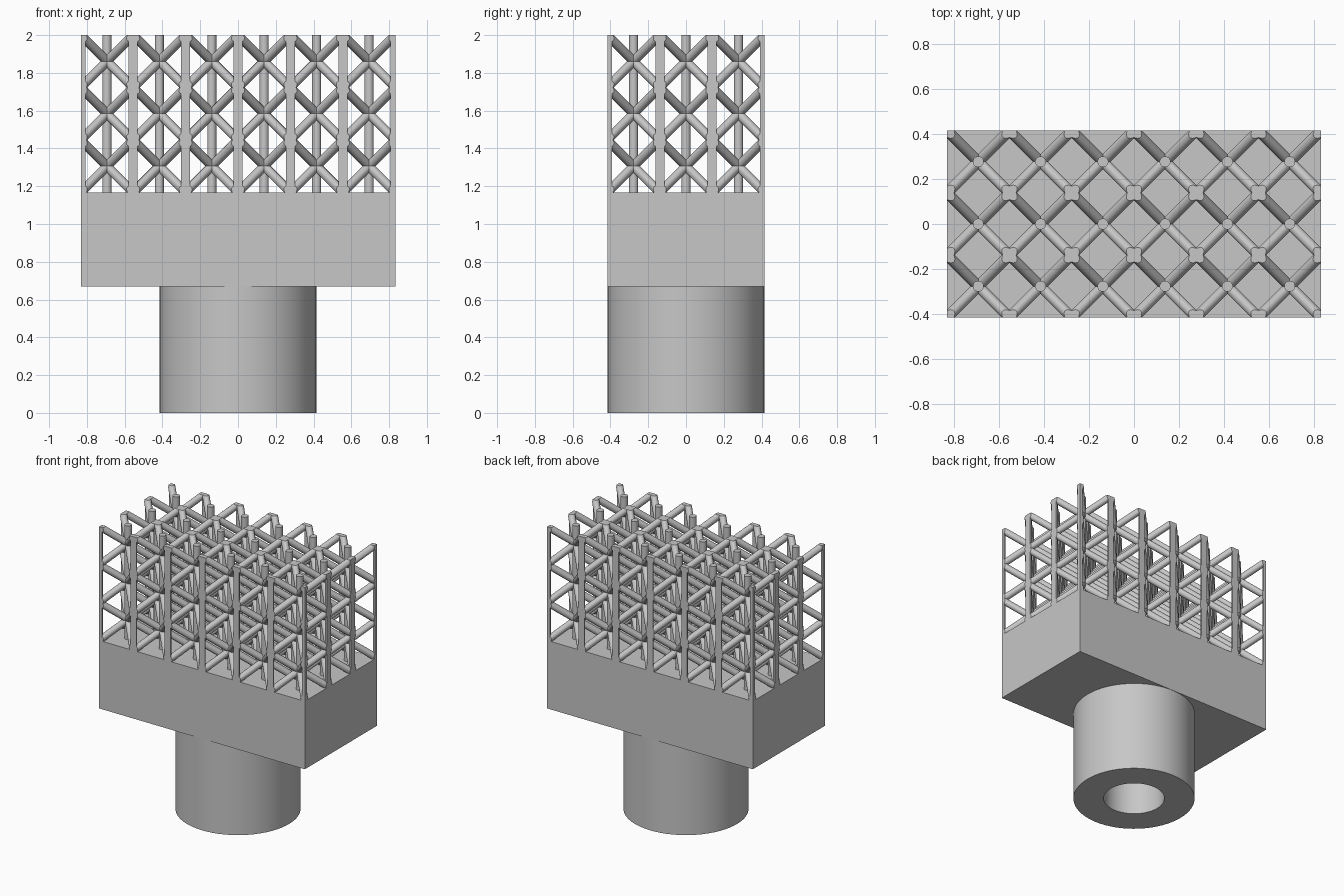
import bpy, bmesh, math
from mathutils import Vector, Matrix

cube = bpy.data.objects.get("Cube")
if cube:
    bpy.data.objects.remove(cube, do_unlink=True)

CELL = 0.2775               # lattice cell size
NX, NY, NZ = 6, 3, 3        # cells along each axis
HX, HY = NX * CELL / 2, NY * CELL / 2
TOP = 2.0
DECK = TOP - NZ * CELL      # top of the block
BASE = 0.67                 # underside of the block
R = 0.0245                  # strut radius

grey = bpy.data.materials.new("light_grey")
grey.use_nodes = True
colour = (0.57, 0.57, 0.57, 1)
grey.diffuse_color = colour
grey.node_tree.nodes["Principled BSDF"].inputs["Base Color"].default_value = colour


def finish(bm, name):
    """Turn a bmesh into a shaded object."""
    bmesh.ops.recalc_face_normals(bm, faces=bm.faces)
    mesh = bpy.data.meshes.new(name)
    bm.to_mesh(mesh)
    bm.free()
    mesh.materials.append(grey)
    ob = bpy.data.objects.new(name, mesh)
    bpy.context.collection.objects.link(ob)
    bpy.ops.object.select_all(action='DESELECT')
    ob.select_set(True)
    bpy.context.view_layer.objects.active = ob
    bpy.ops.object.shade_smooth_by_angle(angle=math.radians(30))
    return ob


def strut(bm, a, b):
    """Round bar between two points."""
    d = b - a
    turn = d.to_track_quat('Z', 'Y').to_matrix().to_4x4()
    m = Matrix.Translation((a + b) / 2) @ turn @ Matrix.Rotation(math.pi / 16, 4, 'Z')
    bmesh.ops.create_cone(bm, cap_ends=True, segments=16, radius1=R, radius2=R,
                          depth=d.length, matrix=m)


def clip(bm):
    """Trim the bars flush with the lattice envelope and cap the cuts."""
    planes = [((HX, 0, 0), (1, 0, 0)), ((-HX, 0, 0), (-1, 0, 0)),
              ((0, HY, 0), (0, 1, 0)), ((0, -HY, 0), (0, -1, 0)),
              ((0, 0, TOP), (0, 0, 1)), ((0, 0, DECK), (0, 0, -1))]
    for co, no in planes:
        bmesh.ops.bisect_plane(bm, geom=bm.verts[:] + bm.edges[:] + bm.faces[:],
                               plane_co=co, plane_no=no, clear_outer=True)
        rim = [e for e in bm.edges if e.is_boundary]
        bmesh.ops.holes_fill(bm, edges=rim, sides=0)


def node(i, j, k):
    return Vector((i * CELL - HX, j * CELL - HY, k * CELL + DECK))


# Block
bm = bmesh.new()
bmesh.ops.create_cube(bm, size=1, matrix=Matrix.Translation((0, 0, (BASE + DECK) / 2))
                      @ Matrix.Diagonal((2 * HX, 2 * HY, DECK - BASE, 1)))
finish(bm, "block")

# Hollow round stem, turned from a rectangular profile
bm = bmesh.new()
outer, bore = 0.415, 0.208
ring = [bm.verts.new(p) for p in
        ((bore, 0, 0), (outer, 0, 0), (outer, 0, BASE), (bore, 0, BASE))]
edges = [bm.edges.new((ring[i], ring[(i + 1) % 4])) for i in range(4)]
bmesh.ops.spin(bm, geom=ring + edges, cent=(0, 0, 0), axis=(0, 0, 1),
               angle=math.tau, steps=64, use_merge=True)
bmesh.ops.remove_doubles(bm, verts=bm.verts, dist=0.0001)
finish(bm, "hollow_stem")

# Upright bars at the cell corners and cell centres
bm = bmesh.new()
for half in (0, 0.5):
    count = 0 if half else 1
    for i in range(NX + count):
        for j in range(NY + count):
            strut(bm, node(i + half, j + half, -0.1), node(i + half, j + half, NZ + 0.1))
clip(bm)
finish(bm, "upright_bars")

# Four body diagonals in every cell
bm = bmesh.new()
for i in range(NX):
    for j in range(NY):
        for k in range(NZ):
            mid = node(i + 0.5, j + 0.5, k + 0.5)
            for sx in (-1, 1):
                for sy in (-1, 1):
                    arm = Vector((sx, sy, 1)) * CELL * 0.62
                    strut(bm, mid - arm, mid + arm)
clip(bm)
finish(bm, "diagonal_bars")
